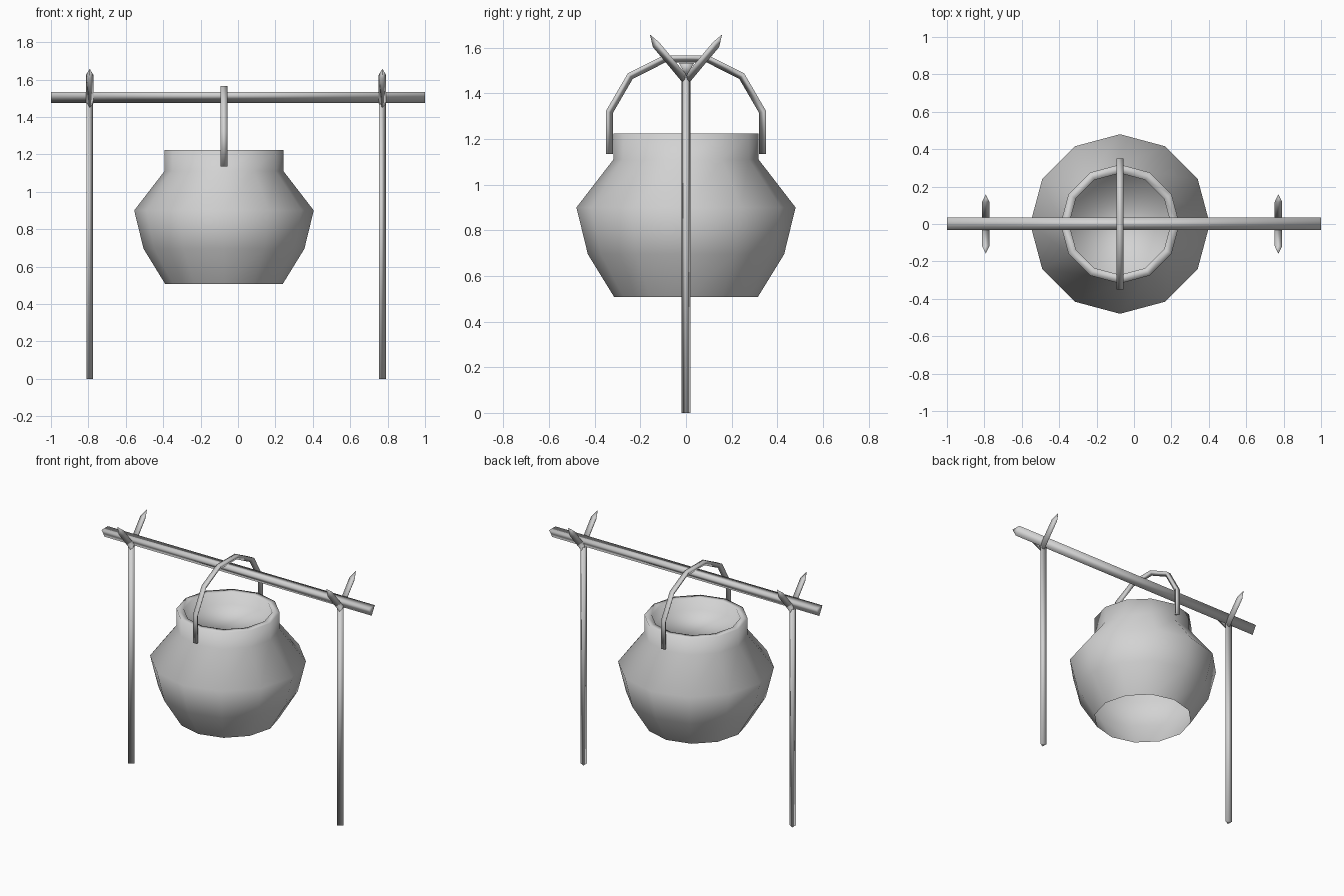
import bpy
import bmesh
from math import sin, cos, pi, radians
from mathutils import Vector

cube = bpy.data.objects.get("Cube")
if cube:
    bpy.data.objects.remove(cube, do_unlink=True)

grey = bpy.data.materials.new("light grey")
grey.use_nodes = True
colour = (0.65, 0.65, 0.65, 1)
grey.diffuse_color = colour
grey.node_tree.nodes["Principled BSDF"].inputs["Base Color"].default_value = colour


def loft(name, rings, smooth_angle, open_start=False):
    """Skin a list of vertex rings, capping the ends."""
    bm = bmesh.new()
    loops = [[bm.verts.new(p) for p in ring] for ring in rings]
    n = len(loops[0])
    for a, b in zip(loops, loops[1:]):
        for i in range(n):
            j = (i + 1) % n
            bm.faces.new((a[i], a[j], b[j], b[i]))
    if not open_start:
        bm.faces.new(loops[0])
    bm.faces.new(loops[-1])
    bmesh.ops.recalc_face_normals(bm, faces=bm.faces)
    mesh = bpy.data.meshes.new(name)
    bm.to_mesh(mesh)
    bm.free()
    mesh.materials.append(grey)
    obj = bpy.data.objects.new(name, mesh)
    bpy.context.collection.objects.link(obj)
    bpy.ops.object.select_all(action='DESELECT')
    obj.select_set(True)
    bpy.context.view_layer.objects.active = obj
    bpy.ops.object.shade_smooth_by_angle(angle=radians(smooth_angle))


def triangle_tube(name, path, radii, side, phase=pi / 2):
    """Sweep a triangle along a planar path; its ridge points along side, or in the plane at phase 0."""
    path = [Vector(p) for p in path]
    side = Vector(side)
    rings = []
    for k, p in enumerate(path):
        into = (p - path[max(k - 1, 0)]).normalized()
        out = (path[min(k + 1, len(path) - 1)] - p).normalized()
        tangent = (into + out).normalized()
        across = tangent.cross(side)
        mitre = 1 / max(tangent.dot(out), tangent.dot(into))
        rings.append([p + radii[k] * (across * mitre * cos(t) + side * sin(t))
                      for t in (phase + 2 * pi * i / 3 for i in range(3))])
    loft(name, rings, 130)


POT_X = -0.075

# Pot: open-bottomed wall, rim, and an inner lip down to the level contents
profile = [(0.315, 0.508), (0.43, 0.695), (0.48, 0.9), (0.318, 1.11), (0.318, 1.223),
           (0.272, 1.223), (0.272, 1.143)]
loft("pot", [[(POT_X + r * cos(2 * pi * i / 12), r * sin(2 * pi * i / 12), z)
              for i in range(12)] for r, z in profile], 95, open_start=True)

# Bail handle arching over the crossbar
half = [(0.341, 1.135), (0.341, 1.319), (0.248, 1.479), (0.095, 1.556)]
arch = [(POT_X, -y, z) for y, z in half] + [(POT_X, y, z) for y, z in reversed(half)]
triangle_tube("pot_handle", arch, [0.0205] * len(arch), (1, 0, 0), phase=0)

# Crossbar with its ridge down, resting in the forks
triangle_tube("crossbar", [(-1, 0.002, 1.514), (1, 0.002, 1.514)], [0.039] * 2, (0, 0, -1))

# Forked posts, with prongs ridged on their outer side
for label, x in (("right", -0.793), ("left", 0.772)):
    triangle_tube(label + "_post", [(x - 0.005, 0, 0), (x - 0.005, 0, 1.47)],
                  [0.024] * 2, (1, 0, 0))
    for end, s in (("front", -1), ("back", 1)):
        triangle_tube(f"{label}_{end}_prong",
                      [(x, 0, 1.465), (x, s * 0.127, 1.617), (x, s * 0.157, 1.656)],
                      [0.023, 0.023, 0.001], (s, 0, 0), phase=0)
